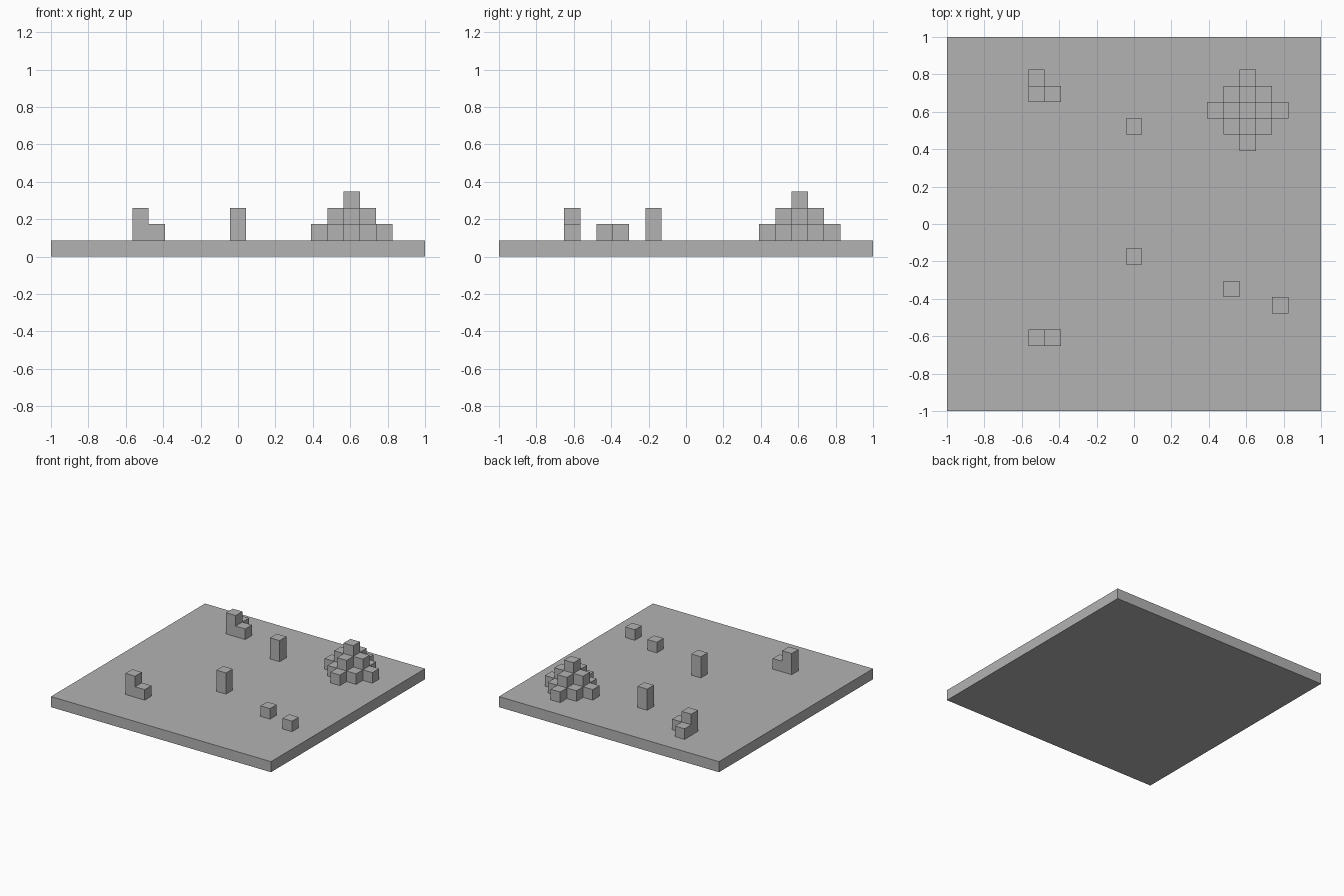
import bpy

cube = bpy.data.objects.get("Cube")
if cube:
    bpy.data.objects.remove(cube, do_unlink=True)

GRID = 23            # cells along each side of the ground slab
U = 2 / GRID         # size of one cell

stone = bpy.data.materials.new("stone_grey")
stone.use_nodes = True
GREY = (0.45, 0.45, 0.45, 1)
stone.diffuse_color = GREY
bsdf = next(n for n in stone.node_tree.nodes if n.type == 'BSDF_PRINCIPLED')
bsdf.inputs["Base Color"].default_value = GREY


def block(name, i, j, height, width=1, bottom=1):
    """Box centred on cell (i, j); all sizes counted in cells."""
    bpy.ops.mesh.primitive_cube_add(
        size=1, location=(i * U, j * U, (bottom + height / 2) * U))
    obj = bpy.context.object
    obj.name = name
    obj.scale = (width * U, width * U, height * U)
    bpy.ops.object.transform_apply(location=False, rotation=False, scale=True)
    obj.data.materials.append(stone)
    return obj


# Ground slab
block("ground_slab", 0, 0, 1, width=GRID, bottom=0)

# Stepped mound: columns get lower with distance from the middle
for dx in range(-2, 3):
    for dy in range(-2, 3):
        height = 3 - abs(dx) - abs(dy)
        if height > 0:
            block("mound_column", 7 + dx, 7 + dy, height)

# Free-standing pillars
block("back_pillar", 0, 6, 2)
block("middle_pillar", 0, -2, 2)

# Loose cubes
block("inner_loose_cube", 6, -4, 1)
block("outer_loose_cube", 9, -5, 1)

# Front ruin: a pillar with one step
block("front_ruin_pillar", -6, -7, 2)
block("front_ruin_step", -5, -7, 1)

# Back ruin: a corner pillar with two steps
block("back_ruin_pillar", -6, 8, 2)
block("back_ruin_side_step", -5, 8, 1)
block("back_ruin_rear_step", -6, 9, 1)
